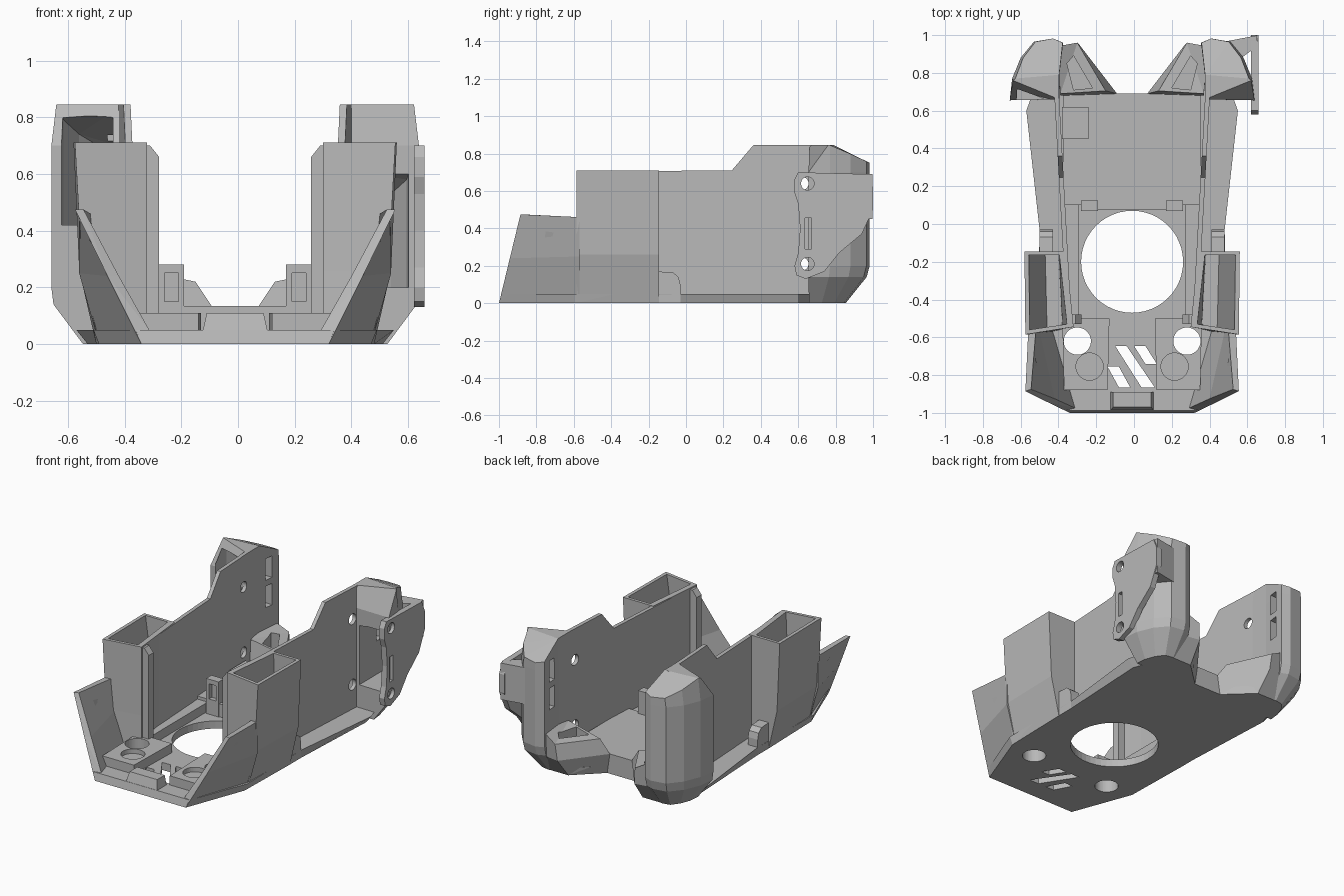
import bpy, bmesh, math
from mathutils import Matrix

if "Cube" in bpy.data.objects:
    bpy.data.objects.remove(bpy.data.objects["Cube"])

GREY = bpy.data.materials.new("plain grey")
GREY.use_nodes = True
GREY.diffuse_color = (0.48, 0.48, 0.48, 1)
GREY.node_tree.nodes["Principled BSDF"].inputs["Base Color"].default_value = (0.48, 0.48, 0.48, 1)
MID = -.01  # mirror plane of the body, offset by the one-sided plate


def finish(name, bm):
    bmesh.ops.recalc_face_normals(bm, faces=bm.faces)
    mesh = bpy.data.meshes.new(name)
    bm.to_mesh(mesh)
    bm.free()
    mesh.materials.append(GREY)
    ob = bpy.data.objects.new(name, mesh)
    bpy.context.collection.objects.link(ob)
    return ob


def loft(name, rings, s=1):
    """Closed solid through matching rings of points; s=-1 mirrors in x."""
    bm = bmesh.new()
    loops = [[bm.verts.new((MID + s * x, y, z)) for x, y, z in r] for r in rings]
    n = len(loops[0])
    for a, b in zip(loops, loops[1:]):
        for i in range(n):
            j = (i + 1) % n
            bm.faces.new((a[i], a[j], b[j], b[i]))
    caps = [bm.faces.new(loops[0]), bm.faces.new(loops[-1])]
    bm.normal_update()
    bmesh.ops.triangulate(bm, faces=caps)
    return finish(name, bm)


def flat(pts, z):
    return [(x, y, z) for x, y in pts]


def prism(name, pts, z0, z1, s=1):
    return loft(name, [flat(pts, z0), flat(pts, z1)], s)


def box(name, x, y, z, s=1):
    return prism(name, [(x[0], y[0]), (x[1], y[0]), (x[1], y[1]), (x[0], y[1])], z[0], z[1], s)


def cyl(x, y, z, r, depth, axis="Z"):
    bm = bmesh.new()
    m = Matrix.Translation((MID + x, y, z))
    if axis == "X":
        m = m @ Matrix.Rotation(math.pi / 2, 4, "Y")
    bmesh.ops.create_cone(bm, cap_ends=True, segments=48, radius1=r, radius2=r, depth=depth, matrix=m)
    return finish("cutter", bm)


def cut(ob, *cutters):
    for c in cutters:
        c.hide_render = True
        mod = ob.modifiers.new("cut", "BOOLEAN")
        mod.operation = "DIFFERENCE"
        mod.solver = "EXACT"
        mod.object = c
        bpy.context.view_layer.objects.active = ob
        bpy.ops.object.modifier_apply(modifier=mod.name)
        bpy.data.objects.remove(c)


def both(half):
    return half + [(-x, y) for x, y in reversed(half)]


# Floor pan with fan opening, screw holes and slanted vents
low = [(.33, -1), (.48, -.6), (.49, -.03), (.52, .6), (.42, .85), (.27, .85), (.1, .69)]
high = [(.35, -.988), (.5, -.6), (.49, -.03), (.56, .6), (.46, .88), (.28, .88), (.1, .69)]
floor = loft("floor_pan", [flat(both(low), 0), flat(both(high), .05)])
vents = [[(-.09, -.645), (-.03, -.645), (.12, -.865), (.05, -.865)],
         [(.01, -.645), (.07, -.645), (.13, -.74), (.07, -.74)],
         [(-.13, -.755), (-.07, -.755), (-.01, -.865), (-.07, -.865)]]
cut(floor, cyl(0, -.2, 0, .27, .5), cyl(.29, -.62, 0, .072, .5), cyl(-.29, -.62, 0, .072, .5),
    *[prism("cutter", v, -.1, .2) for v in vents])

# Raised rear deck, its front sill, side block and the front tab
box("rear_deck", (-.365, .365), (.1, .69), (.04, .13))
box("deck_sill", (-.19, .19), (.075, .1), (.04, .135))
box("deck_block", (-.37, -.23), (.45, .62), (.12, .16))
loft("front_tab", [flat([(-.12, -.995), (.12, -.995), (.12, -.89), (-.12, -.89)], .02),
                   flat([(-.1, -.968), (.1, -.968), (.1, -.89), (-.1, -.89)], .11)])


def wall_x(y):
    return .32 + .055 * (y + .53)


for s, side in ((1, "left"), (-1, "right")):
    # Front pad with screw hole and round recess
    pad = prism("front_pad_" + side, [(.13, -.88), (.36, -.88), (.37, -.5), (.12, -.5)], .04, .11, s)
    cut(pad, cyl(s * .29, -.62, 0, .072, .5), cyl(s * .225, -.755, .11, .072, .06))

    # Rim along the fan opening and deck bracket
    prism("fan_rim_" + side, [(.28, -.53), (.33, -.53), (.36, .1), (.28, .1)], .04, .11, s)
    bracket = box("deck_bracket_" + side, (.18, .27), (.07, .125), (.04, .28), s)
    cut(bracket, box("cutter", (.2, .25), (.05, .1), (.15, .25), s))

    # Thin flared front cheek
    loft("front_cheek_" + side, [
        [(.33, -1, 0), (.45, -.942, .24), (.565, -.885, .475),
         (.535, -.875, .475), (.41, -.925, .24), (.30, -.975, .045)],
        [(.48, -.57, 0), (.55, -.57, .25), (.55, -.57, .46),
         (.51, -.57, .46), (.49, -.57, .25), (.42, -.57, .05)]], s)

    # Hollow side box
    tower = loft("side_box_" + side, [
        flat([(.31, -.545), (.48, -.585), (.49, -.145), (.35, -.145)], 0),
        flat([(.31, -.545), (.54, -.585), (.55, -.145), (.35, -.145)], .26),
        flat([(.31, -.545), (.565, -.585), (.57, -.145), (.35, -.145)], .71)], s)
    cut(tower, loft("cutter", [
        flat([(.37, -.53), (.45, -.56), (.46, -.165), (.39, -.165)], .08),
        flat([(.345, -.53), (.545, -.56), (.55, -.165), (.385, -.165)], .73)], s))

    # Chamfered rib on the inner front edge of the box
    rib = [(.33, .1), (.33, .7), (.3, .7), (.268, .66), (.268, .1)]
    loft("box_rib_" + side, [[(x, y, z) for x, z in rib] for y in (-.53, -.48)], s)

    # Rounded foot behind the box
    foot = [(-.16, 0), (-.16, .17), (-.07, .165), (-.04, .14), (-.03, .1), (-.03, 0)]
    loft("box_foot_" + side, [[(x, y, z) for y, z in foot] for x in (.42, .49)], s)

    # Tall side wall with ramped top and screw holes
    prof = [(-.53, .04), (-.53, .66), (-.5, .705), (.245, .71), (.36, .845), (.79, .845), (.79, .04)]
    wall = loft("side_wall_" + side, [[(wall_x(y) + d, y, z) for y, z in prof] for d in (0, .025)], s)
    cut(wall, cyl(s * .38, .62, .64, .035, .3, "X"), cyl(s * .38, .62, .21, .035, .3, "X"))

    # Rear corner pillar: tapered foot, upright shell, sloping cap
    plan = [(.385, .66), (.385, .79), (.365, .96), (.42, .982), (.52, .965),
            (.59, .88), (.635, .77), (.648, .655)]
    bottom = [(.4 + (x - .4) * .55, .66 + (y - .66) * .6, 0) for x, y in plan]
    belt = [(.4 + (x - .4) * .97, .66 + (y - .66) * .95, .14) for x, y in plan]
    cap = [(.4 + (x - .4) * .93, max(y, .76) if x > .5 else y,
            .845 if y < .8 else .845 - (y - .78) * .47) for x, y in plan]
    pillar = loft("rear_pillar_" + side, [bottom, belt, flat(plan, .2), flat(plan, .7), cap], s)
    z0, z1 = (.42, .82) if s < 0 else (.2, .61)
    pocket = [(.43, .6), (.615, .6), (.605, .76), (.55, .86), (.5, .92), (.43, .93)]
    roof = [(x, y, z1 - max(0, y - .7) * .5) for x, y in pocket]
    cut(pillar, loft("cutter", [flat(pocket, z0), roof], s),
        box("cutter", (.3, .45), (.84, .9), (.6, .74), s),
        box("cutter", (.3, .45), (.84, .9), (.42, .56), s))

    # Sloped rear support with slanted socket
    support = loft("rear_support_" + side, [
        flat([(.1, .69), (.38, .68), (.4, .85), (.27, .85)], 0),
        flat([(.08, .69), (.38, .68), (.4, .93), (.28, .95)], .13),
        [(.14, .705, .22), (.38, .69, .27), (.4, .94, .3), (.29, .96, .24)]], s)
    cut(support, prism("cutter", [(.21, .72), (.31, .71), (.345, .85), (.31, .89)], .15, .5, s))

# Mounting plate with screw holes and slot on one rear corner
edge = [(.58, .66), (.6, .7), (.97, .69), (1, .62), (1, .5), (.94, .37), (.82, .27), (.74, .17),
        (.64, .13), (.59, .15), (.58, .2), (.6, .27), (.61, .4), (.6, .53), (.58, .59)]
plate = loft("mounting_plate", [[(x, y, z) for y, z in edge] for x in (.63, .668)])
cut(plate, cyl(.64, .65, .64, .035, .3, "X"), cyl(.64, .65, .21, .035, .3, "X"),
    box("cutter", (.5, .8), (.635, .67), (.29, .455)))
prism("plate_flange", [(.46, .96), (.66, .998), (.66, .94), (.58, .88)], .45, .69)
